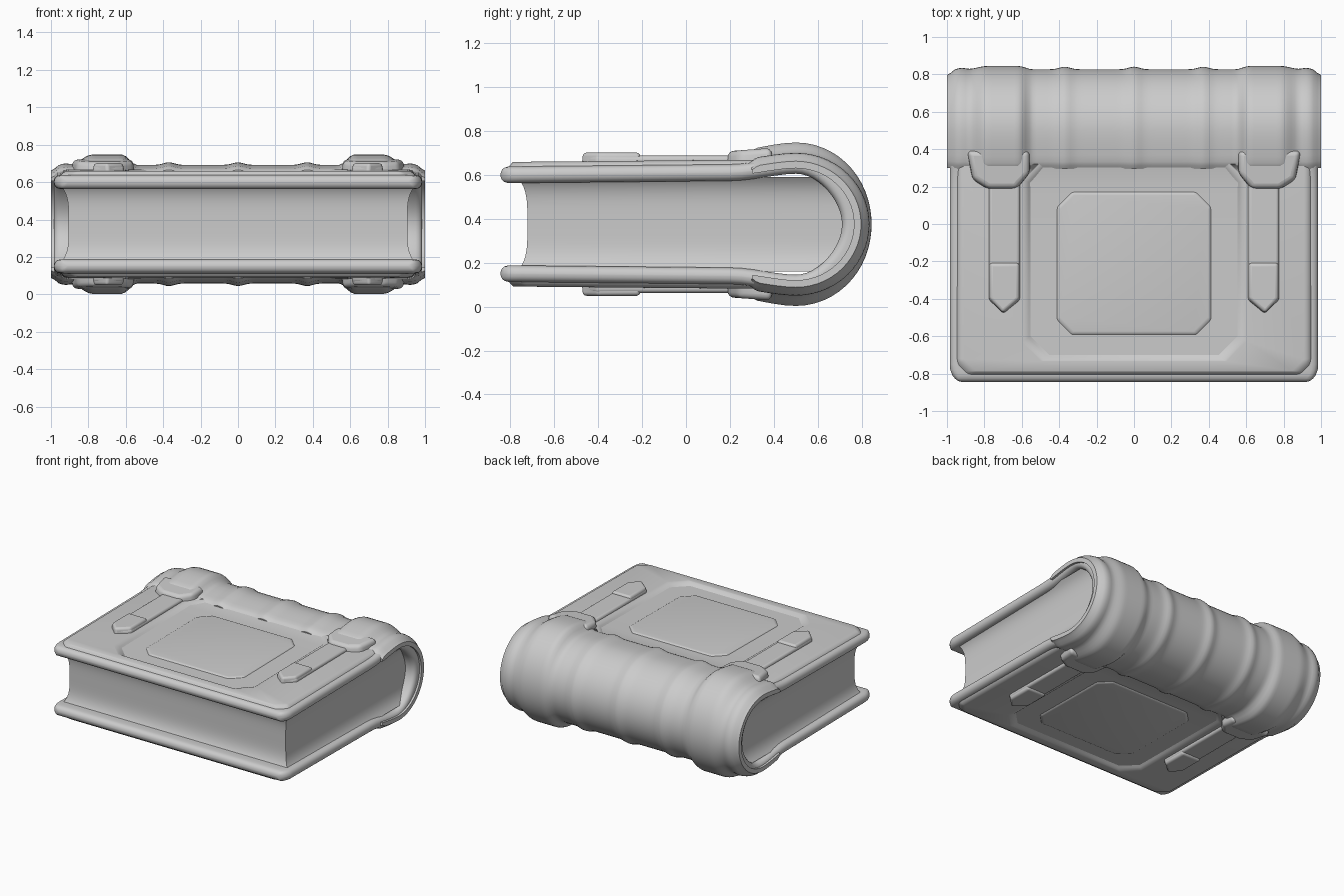
import bpy, bmesh
from math import sin, cos, pi, sqrt, exp

if "Cube" in bpy.data.objects:
    bpy.data.objects.remove(bpy.data.objects["Cube"])

MID = 0.375  # height of the book's horizontal symmetry plane


def smooth(a, b, v):
    t = min(1, max(0, (v - a) / (b - a)))
    return t * t * (3 - 2 * t)


def finish(name, bm, bevel=0, mirror=None):
    bmesh.ops.recalc_face_normals(bm, faces=bm.faces)
    me = bpy.data.meshes.new(name)
    bm.to_mesh(me)
    bm.free()
    ob = bpy.data.objects.new(name, me)
    ob.location.z = MID
    bpy.context.collection.objects.link(ob)
    bpy.ops.object.select_all(action='DESELECT')
    ob.select_set(True)
    bpy.context.view_layer.objects.active = ob
    bpy.ops.object.shade_smooth_by_angle(angle=1.0)
    if bevel:
        m = ob.modifiers.new("soft_edges", 'BEVEL')
        m.width, m.segments, m.limit_method = bevel, 4, 'ANGLE'
    if mirror:
        m = ob.modifiers.new("mirror", 'MIRROR')
        m.use_axis = mirror
    return ob


def bridge(bm, loops):
    for a, b in zip(loops, loops[1:]):
        for i in range(len(a)):
            j = (i + 1) % len(a)
            bm.faces.new((a[i], a[j], b[j], b[i]))


def cover_h(y):
    return 0.262 + 0.01 * (y + 0.845) + 0.0295 * smooth(0.2, 0.5, y)


def c_path(ys):
    """C-shaped side profile: top board, round spine, bottom board."""
    top = [(y, cover_h(y)) for y in ys]
    top += [(0.5 + 0.315 * sin(a), 0.305 * cos(a))
            for a in (pi / 2 * i / 14 for i in range(15))]
    return top + [(y, -h) for y, h in reversed(top[:-1])]


def wrap(name, path, xs, outer, inner, width=lambda y: 1):
    """Shell following the path, with outer/inner offsets depending on x, y, h."""
    bm = bmesh.new()
    n = len(path)
    loops = []
    for x in xs:
        rows = ([], [])
        for i, (y, h) in enumerate(path):
            a, b = path[max(i - 1, 0)], path[min(i + 1, n - 1)]
            ty, th = b[0] - a[0], b[1] - a[1]
            k = sqrt(ty * ty + th * th)
            for row, f in zip(rows, (outer, inner)):
                d = f(x, y, h)
                row.append(bm.verts.new((x * width(y), y - th / k * d, h + ty / k * d)))
        loops.append(rows[0] + rows[1][::-1])
    bridge(bm, loops)
    for l in (loops[0], loops[-1]):
        for i in range(n - 1):
            bm.faces.new((l[i], l[i + 1], l[-2 - i], l[-1 - i]))
    return finish(name, bm)


# Cover: two boards and a round back, with rolled rims
R, THICK, HALF, FRONT = 0.036, 0.075, 0.985, -0.845


def rim(x, y, h):
    e = min(R, HALF - abs(x), y - FRONT)
    t = 1 - max(e, 0) / R
    return R * (1 - sqrt(1 - t * t))


def corner(y):
    t = max(0, 1 - (y - FRONT) / 0.09)
    return 1 - 0.07 * (1 - sqrt(1 - t * t))


edge = [0.985, 0.983, 0.977, 0.967, 0.949, 0.9]
cover_xs = [-x for x in edge] + [0] + edge[::-1]
cover_ys = [-0.845, -0.843, -0.837, -0.827, -0.809, -0.78, -0.75, -0.4, 0,
            0.2, 0.25, 0.3, 0.35, 0.4, 0.45]
wrap("cover", c_path(cover_ys), cover_xs,
     lambda x, y, h: -rim(x, y, h),
     lambda x, y, h: -THICK - 0.03 * smooth(0.5, 0.8, y) + rim(x, y, h), corner)


# Spine leather: raised ribs and two broad end bands
def leather(x, y, h):
    a = abs(x)
    d = 0.012 + 0.008 * exp(-((a - 0.92) / 0.03) ** 2)
    d += sum(0.014 * exp(-((a - c) / 0.04) ** 2) for c in (0, 0.37))
    d += smooth(0.54, 0.62, a) * (1 - smooth(0.78, 0.9, a)) * (0.018 + 0.037 * (h / 0.305) ** 2)
    d -= 0.03 * smooth(0.95, 1.0, a)
    return d - 0.016 * (1 - smooth(0.29, 0.33, y))


wrap("spine_leather", c_path([0.295, 0.302, 0.315, 0.335, 0.37, 0.41, 0.455]),
     [-1 + i / 50 for i in range(101)], leather, lambda x, y, h: -0.05)

# Page block: concave fore-edge and ends, round back
bm = bmesh.new()
loops = []
for i in range(21):
    t = -1 + i / 10
    h = 0.215 * t
    flare = t ** 4
    x, f = 0.905 + 0.05 * flare, -0.722 - 0.045 * flare
    back = 0.47 + sqrt(0.24 ** 2 - h * h)
    loops.append([bm.verts.new((px, py, h)) for px, py in
                  ((-x, f), (x, f), (x, back), (-x, back))])
bridge(bm, loops)
bm.faces.new(loops[0])
bm.faces.new(loops[-1])
finish("page_block", bm)

# Raised frame around the sunken cover panel
def octagon(x, y0, y1, c):
    return [(-x + c, y0), (x - c, y0), (x, y0 + c), (x, y1 - c),
            (x - c, y1), (-x + c, y1), (-x, y1 - c), (-x, y0 + c)]


bm = bmesh.new()
rings = [(octagon(0.96, -0.82, 0.40, 0.06), -0.02),
         (octagon(0.93, -0.79, 0.38, 0.06), 0.021),
         (octagon(0.58, -0.73, 0.34, 0.11), 0.021),
         (octagon(0.53, -0.67, 0.30, 0.09), -0.02)]
loops = [[bm.verts.new((x, y, cover_h(min(y, 0.2)) + d)) for x, y in pts] for pts, d in rings]
bridge(bm, loops + loops[:1])
finish("cover_frame", bm, 0.02, (False, False, True))


def plate(name, outline, base, slope, bevel, mirror, inset=0.0):
    """Thin sloped plate lying on the top board, mirrored to the other places."""
    bm = bmesh.new()
    cx = sum(p[0] for p in outline) / len(outline)
    cy = sum(p[1] for p in outline) / len(outline)
    low = [bm.verts.new((x, y, 0.23)) for x, y in outline]
    up = []
    for x, y in outline:
        x -= inset * (1 if x > cx else -1)
        y -= inset * (1 if y > cy else -1)
        up.append(bm.verts.new((x, y, base + slope * y)))
    bridge(bm, [low, up])
    bm.faces.new(low)
    bm.faces.new(up)
    return finish(name, bm, bevel, mirror)


# Soft raised centre panel
plate("centre_panel", octagon(0.44, -0.62, 0.2, 0.08), 0.279, 0.01, 0.012,
      (False, False, True), 0.035)
# Straps with pointed tips, and the flares joining them to the bands
four = (True, False, True)
plate("strap", [(0.605, 0.3), (0.605, -0.41), (0.692, -0.48), (0.78, -0.41), (0.78, 0.3)],
      0.312, 0.0, 0.016, four, 0.006)
plate("strap_tip", [(0.605, -0.2), (0.605, -0.41), (0.692, -0.485), (0.78, -0.41), (0.78, -0.2)],
      0.326, 0.0, 0.016, four, 0.01)
plate("strap_flare", [(0.55, 0.4), (0.55, 0.28), (0.62, 0.18), (0.79, 0.18), (0.87, 0.23), (0.9, 0.4)],
      0.318, 0.075, 0.025, four, 0.012)
